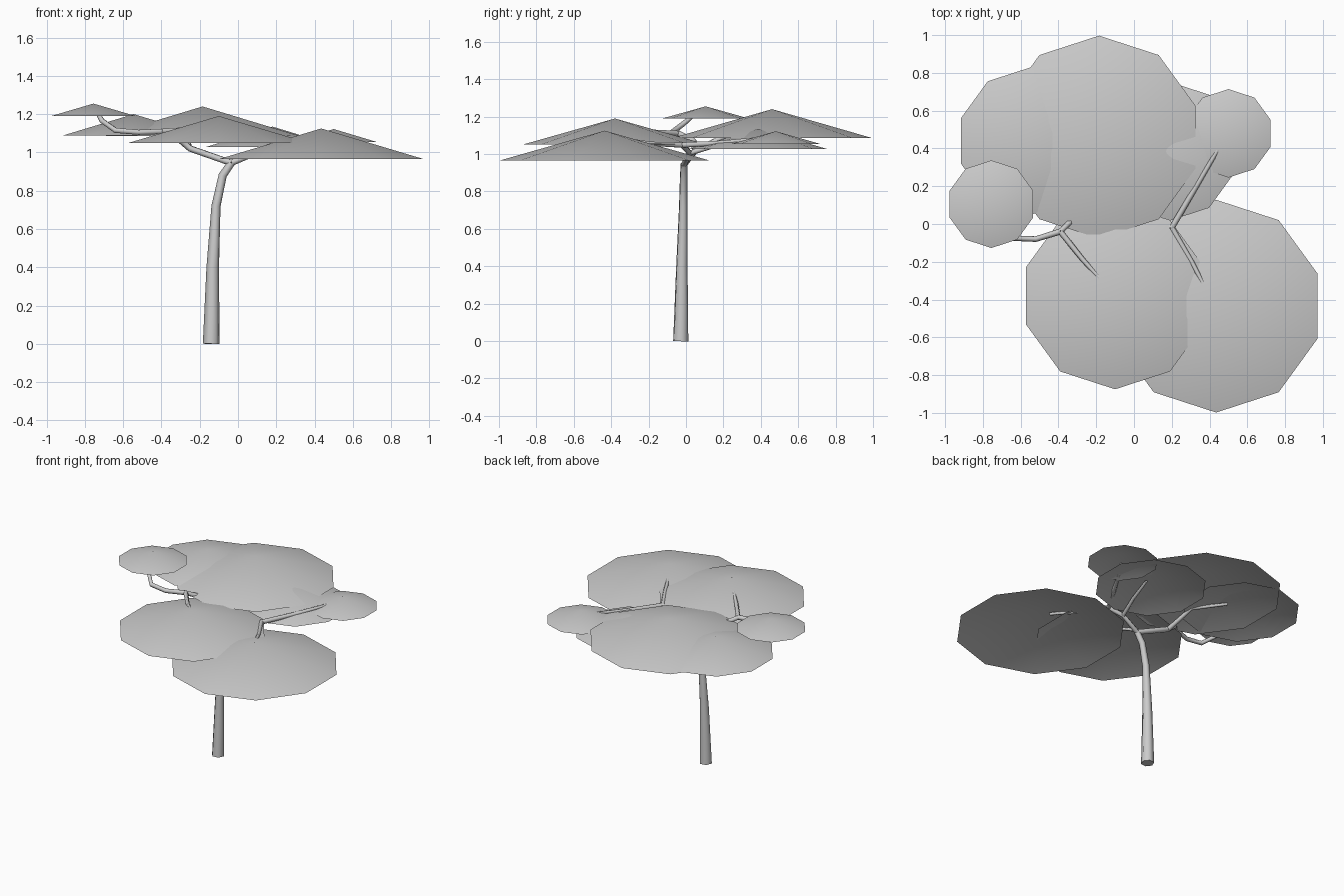
import bpy
from math import sin, cos, pi

if "Cube" in bpy.data.objects:
    bpy.data.objects.remove(bpy.data.objects["Cube"])


def finish(name, mesh):
    ob = bpy.data.objects.new(name, mesh)
    bpy.context.collection.objects.link(ob)
    return ob


def canopy(name, x, y, base, apex, r, sides=10):
    """Open-bottomed shallow cone of leaves, one corner pointing to +y."""
    verts = [(x, y, apex)]
    for i in range(sides):
        a = pi / 2 + 2 * pi * i / sides
        verts.append((x + r * cos(a), y + r * sin(a), base))
    faces = [(0, i + 1, (i + 1) % sides + 1) for i in range(sides)]
    me = bpy.data.meshes.new(name)
    me.from_pydata(verts, [], faces)
    me.shade_smooth()
    finish(name, me)


def limb(name, points):
    """Six-sided tapering tube along (x, y, z, radius) points."""
    cu = bpy.data.curves.new(name, 'CURVE')
    cu.dimensions = '3D'
    cu.bevel_depth = 1.0
    cu.bevel_resolution = 1
    cu.use_fill_caps = True
    sp = cu.splines.new('POLY')
    sp.points.add(len(points) - 1)
    for p, (x, y, z, r) in zip(sp.points, points):
        p.co = (x, y, z, 1)
        p.radius = r
    sp.use_smooth = True
    ob = finish(name, cu)
    me = bpy.data.meshes.new_from_object(ob.evaluated_get(bpy.context.evaluated_depsgraph_get()))
    bpy.data.objects.remove(ob)
    new = finish(name, me)
    bpy.ops.object.select_all(action='DESELECT')
    new.select_set(True)
    bpy.context.view_layer.objects.active = new
    bpy.ops.object.shade_smooth_by_angle(angle=1.1)


# Leaf canopies: x, y, base height, apex height, radius
canopy("canopy_front_right", 0.435, -0.435, 0.965, 1.125, 0.563)
canopy("canopy_front_left", -0.10, -0.38, 1.05, 1.19, 0.495)
canopy("canopy_back", -0.185, 0.46, 1.085, 1.24, 0.537)
canopy("canopy_back_left", -0.545, 0.44, 1.088, 1.20, 0.39)
canopy("canopy_small_left", -0.755, 0.105, 1.19, 1.255, 0.232)
canopy("canopy_small_right", 0.50, 0.48, 1.055, 1.122, 0.234)
canopy("canopy_back_right", 0.18, 0.385, 1.027, 1.135, 0.37)

# Trunk and forking branches
crotch = (-0.035, -0.01, 0.945)
left = (-0.25, 0.05, 1.02)
right = (0.11, 0.02, 1.005)
left_fork = (-0.39, -0.04, 1.11)
right_fork = (0.20, -0.02, 1.048)
back_fork = (-0.29, 0.24, 1.11)

limb("trunk", [(-0.14, -0.028, 0, 0.044), (-0.132, -0.022, 0.4, 0.033),
               (-0.115, -0.015, 0.72, 0.024), (-0.08, -0.012, 0.88, 0.022), (*crotch, 0.02)])
limb("left_bough", [(*crotch, 0.018), (*left, 0.018), (-0.31, 0.04, 1.07, 0.017), (*left_fork, 0.016)])
limb("right_bough", [(*crotch, 0.018), (*right, 0.016), (*right_fork, 0.016)])
limb("branch_small_left", [(*left_fork, 0.016), (-0.52, -0.08, 1.105, 0.015),
                           (-0.64, -0.075, 1.115, 0.015), (-0.71, -0.01, 1.165, 0.014),
                           (-0.745, 0.06, 1.225, 0.01)])
limb("branch_front_left", [(*left_fork, 0.016), (-0.27, -0.19, 1.12, 0.013), (-0.16, -0.31, 1.15, 0.01)])
limb("branch_back_stem", [(*left, 0.017), (*back_fork, 0.014)])
limb("branch_back", [(*back_fork, 0.014), (-0.21, 0.41, 1.19, 0.01)])
limb("branch_back_left", [(*back_fork, 0.014), (-0.48, 0.38, 1.15, 0.01)])
limb("branch_small_right", [(*right_fork, 0.016), (0.33, 0.20, 1.06, 0.014), (0.46, 0.42, 1.085, 0.01)])
limb("branch_front_right", [(*right_fork, 0.016), (0.30, -0.19, 1.055, 0.013), (0.40, -0.38, 1.085, 0.01)])
limb("branch_back_right", [(*right, 0.015), (0.15, 0.17, 1.05, 0.013), (0.18, 0.34, 1.095, 0.01)])
